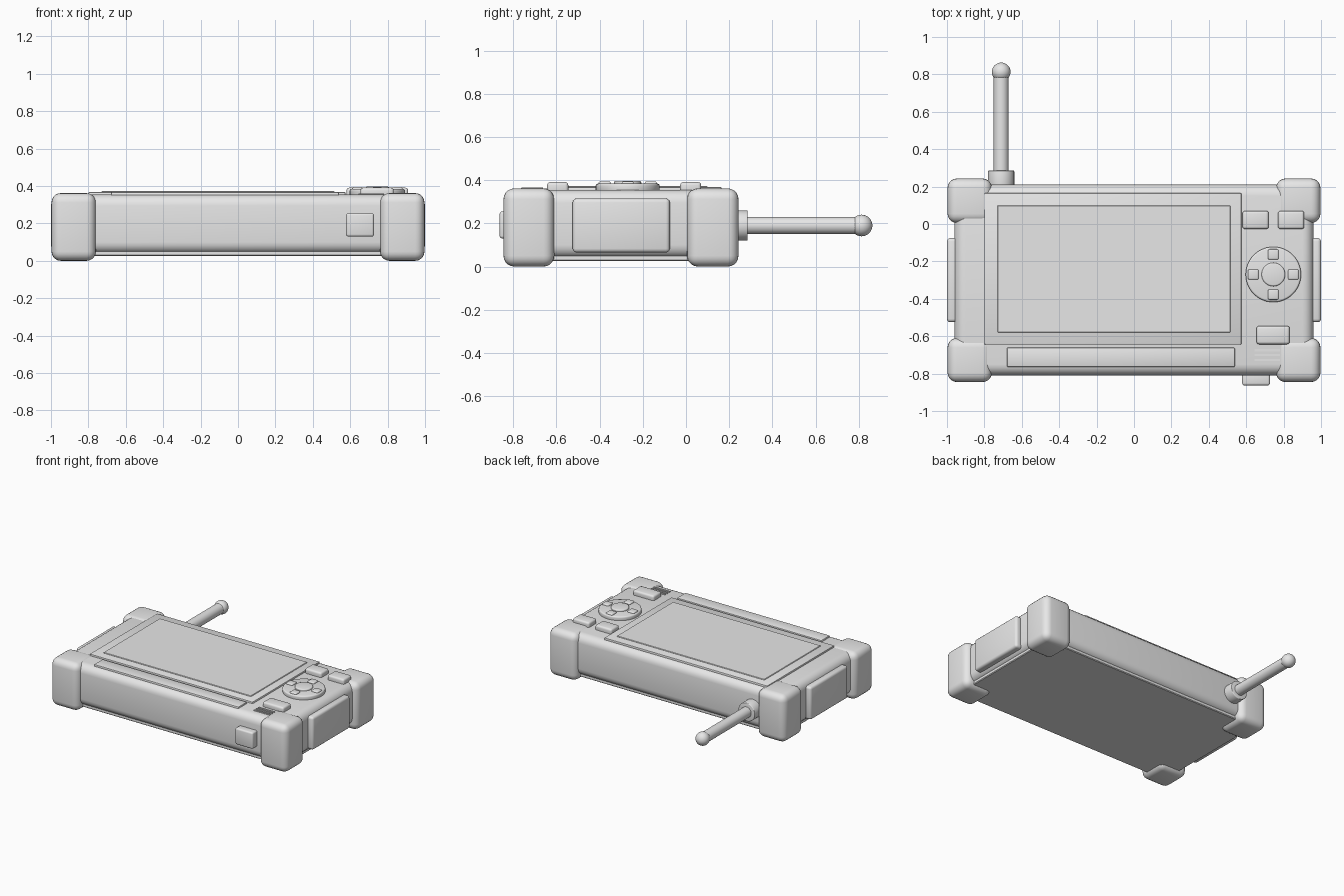
import bpy
from math import radians, pi, cos, sin

cube = bpy.data.objects.get("Cube")
if cube:
    bpy.data.objects.remove(cube, do_unlink=True)

grey = bpy.data.materials.new("plain_grey")
grey.use_nodes = True
grey.diffuse_color = (0.8, 0.8, 0.8, 1)
grey.node_tree.nodes["Principled BSDF"].inputs["Base Color"].default_value = (0.8, 0.8, 0.8, 1)


def finish(name, bevel, segments=3):
    """Name, colour, round off and smooth the active object."""
    ob = bpy.context.object
    ob.name = name
    ob.data.materials.append(grey)
    if bevel:
        mod = ob.modifiers.new("rounding", "BEVEL")
        mod.width = bevel
        mod.segments = segments
        mod.limit_method = "ANGLE"
        mod.angle_limit = radians(40)
        bpy.ops.object.modifier_apply(modifier=mod.name)
    bpy.ops.object.shade_smooth_by_angle(angle=radians(35))
    return ob


def box(name, x, y, z, bevel=0.0, segments=3):
    """Box from its extents along each axis."""
    centre = [(a + b) / 2 for a, b in (x, y, z)]
    bpy.ops.mesh.primitive_cube_add(size=1, location=centre)
    bpy.context.object.scale = [abs(b - a) for a, b in (x, y, z)]
    bpy.ops.object.transform_apply(location=False, rotation=False, scale=True)
    return finish(name, bevel, segments)


def rod(name, radius, depth, location, bevel=0.0, along_y=False):
    bpy.ops.mesh.primitive_cylinder_add(
        vertices=48, radius=radius, depth=depth, location=location,
        rotation=(pi / 2 if along_y else 0, 0, 0))
    return finish(name, bevel)


# Main case and bottom cover
TOP = 0.355
box("case", (-0.96, 0.96), (-0.81, 0.21), (0.04, TOP), 0.06, 5)
box("bottom_cover", (-0.93, 0.93), (-0.78, 0.18), (0.025, 0.06), 0.005, 1)

# Corner bumpers and side grips, mirrored left and right
for side, label in ((1, "left"), (-1, "right")):
    xs = (side * 0.76, side * 0.997)
    box("front_bumper_" + label, xs, (-0.845, -0.61), (0, 0.362), 0.05, 5)
    box("rear_bumper_" + label, xs, (0.005, 0.243), (0, 0.362), 0.05, 5)
    box("side_grip_" + label, (side * 0.94, side * 1.0), (-0.525, -0.075),
        (0.065, 0.315), 0.018)

# Display with its frame and the strip in front of it
box("screen_frame", (-0.8, 0.575), (-0.645, 0.165), (0.34, 0.368), 0.006, 2)
box("screen", (-0.73, 0.515), (-0.58, 0.1), (0.36, 0.373), 0.003, 1)
box("front_strip", (-0.68, 0.54), (-0.765, -0.66), (0.34, 0.367), 0.008, 2)

# Round direction pad with four keys and a centre button
PAD_X, PAD_Y = 0.745, -0.27
rod("direction_pad", 0.148, 0.04, (PAD_X, PAD_Y, 0.364), 0.01)
rod("centre_button", 0.063, 0.03, (PAD_X, PAD_Y, 0.382), 0.008)
for i in range(4):
    kx = PAD_X + 0.107 * cos(i * pi / 2)
    ky = PAD_Y + 0.107 * sin(i * pi / 2)
    box("direction_key", (kx - 0.028, kx + 0.028), (ky - 0.028, ky + 0.028),
        (0.37, 0.394), 0.008)

# Push buttons on the top and the front
for name, x, y in (("upper_button_a", (0.58, 0.72), (-0.027, 0.07)),
                   ("upper_button_b", (0.77, 0.91), (-0.027, 0.07)),
                   ("lower_button", (0.655, 0.832), (-0.643, -0.545))):
    box(name, x, y, (0.335, 0.391), 0.014)
box("front_button", (0.578, 0.727), (-0.863, -0.79), (0.13, 0.255), 0.012)

# Speaker ribs
for i in range(3):
    y = -0.675 - i * 0.026
    box("speaker_rib", (0.645, 0.78), (y - 0.006, y + 0.006), (0.35, 0.361))

# Antenna at the rear
AX, AZ = -0.71, 0.19
rod("antenna_collar", 0.07, 0.105, (AX, 0.233, AZ), 0.005, True)
rod("antenna_rod", 0.04, 0.56, (AX, 0.53, AZ), 0, True)
bpy.ops.mesh.primitive_uv_sphere_add(segments=32, ring_count=16, radius=0.05,
                                     location=(AX, 0.813, AZ))
finish("antenna_tip", 0)
